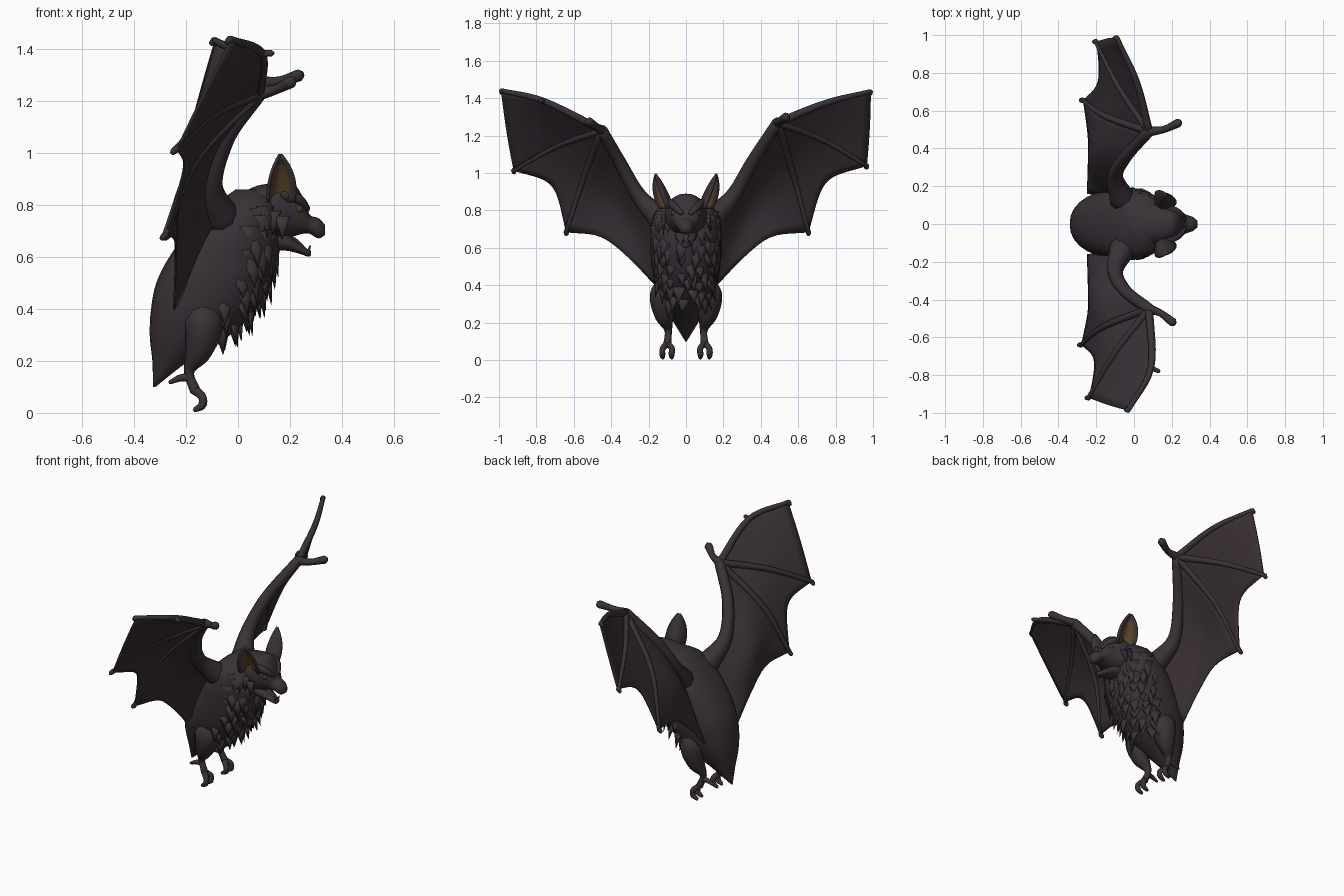
import bpy
import bmesh
import math
import random
from mathutils import Vector, Matrix

random.seed(4)
default_cube = bpy.data.objects.get("Cube")
if default_cube:
    bpy.data.objects.remove(default_cube)


def make_material(name, red, green, blue):
    material = bpy.data.materials.new(name)
    material.use_nodes = True
    colour = (red, green, blue, 1)
    material.diffuse_color = colour
    shader = material.node_tree.nodes["Principled BSDF"]
    shader.inputs["Base Color"].default_value = colour
    shader.inputs["Roughness"].default_value = 0.8
    return material


fur = make_material("dark fur", 0.042, 0.031, 0.038)
skin = make_material("wing underside", 0.038, 0.027, 0.033)
ear_skin = make_material("ear inside", 0.095, 0.058, 0.021)
amber = make_material("amber eye", 0.075, 0.042, 0.02)
flesh = make_material("mouth flesh", 0.08, 0.03, 0.03)


def finish(bm, name, materials, recalc=True):
    """Turn a bmesh into a smooth shaded object."""
    if recalc:
        bmesh.ops.recalc_face_normals(bm, faces=bm.faces)
    for face in bm.faces:
        face.smooth = True
    mesh = bpy.data.meshes.new(name)
    bm.to_mesh(mesh)
    bm.free()
    for material in materials:
        mesh.materials.append(material)
    obj = bpy.data.objects.new(name, mesh)
    bpy.context.collection.objects.link(obj)
    return obj


def spline(points, t):
    """Smooth curve through points, t from 0 to 1."""
    pts = [Vector(p) for p in points]
    pts = [2 * pts[0] - pts[1]] + pts + [2 * pts[-1] - pts[-2]]
    spans = len(pts) - 3
    i = min(int(t * spans), spans - 1)
    f = t * spans - i
    a, b, c, d = pts[i:i + 4]
    return b + (c - a) * f / 2 + (a - b * 2.5 + c * 2 - d / 2) * f ** 2 + ((b - c) * 1.5 + (d - a) / 2) * f ** 3


def skin_rings(bm, rings):
    rows = [[bm.verts.new(p) for p in ring] for ring in rings]
    count = len(rows[0])
    for low, high in zip(rows, rows[1:]):
        for k in range(count):
            j = (k + 1) % count
            bm.faces.new((low[k], low[j], high[j], high[k]))
    bm.faces.new(rows[0][::-1])
    bm.faces.new(rows[-1])


def tube(name, points, material=fur, steps=6, sides=10):
    """Rounded limb through points given as x, y, z, radius."""
    total = steps * (len(points) - 1)
    path = [spline(points, i / total) for i in range(total + 1)]
    for end, near in ((0, 1), (-1, -2)):
        out = (path[end].xyz - path[near].xyz).normalized() * path[end].w
        cap = Vector((*(path[end].xyz + out * 0.7), path[end].w * 0.5))
        path.insert(0 if end == 0 else len(path), cap)
    rings, side = [], Vector((0.31, 0.47, 0.83))
    for i, p in enumerate(path):
        along = (path[min(i + 1, len(path) - 1)].xyz - path[max(i - 1, 0)].xyz).normalized()
        side = (side - along * side.dot(along)).normalized()
        up = along.cross(side)
        rings.append([p.xyz + (side * math.cos(a) + up * math.sin(a)) * p.w
                      for a in (math.tau * k / sides for k in range(sides))])
    bm = bmesh.new()
    skin_rings(bm, rings)
    return finish(bm, name, [material])


def section_point(section, angle, upright):
    """Point on a full oval section given as position, low, high, half width."""
    at, low, high, half = section
    across = (low + high) / 2 + (high - low) / 2 * math.cos(angle)
    y = half * math.copysign(abs(math.sin(angle)) ** 0.8, math.sin(angle))
    return Vector((across, y, at)) if upright else Vector((at, y, across))


def loft(name, sections, upright, material=fur, steps=24, sides=28):
    bm = bmesh.new()
    skin_rings(bm, [[section_point(spline(sections, i / steps), math.tau * k / sides, upright)
                     for k in range(sides)] for i in range(steps + 1)])
    return finish(bm, name, [material])


# Body with the pointed tail, as horizontal ovals
body = [(0.1, -0.327, -0.318, 0.004), (0.2, -0.33, -0.19, 0.065), (0.3, -0.34, -0.03, 0.125),
        (0.4, -0.335, 0.07, 0.165), (0.5, -0.315, 0.13, 0.183), (0.6, -0.265, 0.155, 0.19),
        (0.7, -0.19, 0.16, 0.19), (0.8, -0.09, 0.16, 0.16), (0.86, -0.01, 0.12, 0.07)]
loft("body", body, True, steps=32)

# Head and open jaw, as ovals from back to front
loft("head", [(-0.02, 0.72, 0.82, 0.06), (0.06, 0.67, 0.87, 0.11), (0.14, 0.67, 0.885, 0.112),
              (0.21, 0.68, 0.885, 0.085), (0.25, 0.69, 0.83, 0.068), (0.275, 0.69, 0.765, 0.05),
              (0.31, 0.672, 0.75, 0.038), (0.335, 0.685, 0.725, 0.018)], False)
loft("lower_jaw", [(0.12, 0.62, 0.72, 0.06), (0.18, 0.625, 0.695, 0.055), (0.23, 0.615, 0.658, 0.04),
                   (0.27, 0.602, 0.63, 0.025), (0.282, 0.607, 0.625, 0.012)], False)
tube("tongue", [(0.17, 0, 0.68, 0.025), (0.22, 0, 0.653, 0.018), (0.25, 0, 0.635, 0.01)], flesh)


def tufts(name, places):
    """Flattened cones of fur, from base, outward direction, length and width."""
    bm = bmesh.new()
    for base, outward, length, width in places:
        along = (Vector((0, random.uniform(-0.15, 0.15), -1)) + outward * 0.12).normalized()
        side = along.cross(outward).normalized()
        flat = side.cross(along)
        frame = Matrix((side, flat, along)).transposed().to_4x4()
        frame.translation = base + along * length * 0.3
        squash = Matrix.Diagonal((1, 0.4, 1, 1))
        bmesh.ops.create_cone(bm, cap_ends=True, segments=8, radius1=width, radius2=0.002,
                              depth=length, matrix=frame @ squash)
    return finish(bm, name, [fur])


# Overlapping chest fur, then a sparse coat on the back
chest, coat = [], []
for row in range(11):
    for column in range(-3, 4):
        height = 0.33 + row * 0.045 + random.uniform(-0.015, 0.015)
        section = spline(body, min((height - 0.1) / 0.8, 0.9))
        angle = (column + row % 2 / 2) * 0.38 + random.uniform(-0.1, 0.1)
        base = section_point(section, angle, True)
        outward = Vector((math.cos(angle), math.sin(angle), 0))
        chest.append((base - outward * 0.012, outward, random.uniform(0.07, 0.12), random.uniform(0.034, 0.05)))
        angle = math.pi + column * 0.3
        outward = Vector((math.cos(angle), math.sin(angle), 0.7)).normalized()
        if height > 0.6:
            coat.append((section_point(section, angle, True) - outward * 0.014, outward, 0.06, 0.02))
tufts("chest_fur", chest)
tufts("back_fur", coat)


def sheet(bm, surface, facing, columns=14, rows=12):
    """Grid surface whose faces all look towards the facing direction."""
    grid = [[bm.verts.new(surface(i / columns, j / rows)) for j in range(rows + 1)]
            for i in range(columns + 1)]
    faces = [bm.faces.new((grid[i][j], grid[i + 1][j], grid[i + 1][j + 1], grid[i][j + 1]))
             for i in range(columns) for j in range(rows)]
    total = Vector()
    for face in faces:
        face.normal_update()
        total += face.normal * face.calc_area()
    if total.dot(facing) < 0:
        bmesh.ops.reverse_faces(bm, faces=faces)


def thicken(obj, thickness):
    solid = obj.modifiers.new("thickness", "SOLIDIFY")
    solid.thickness = thickness
    solid.material_offset = 1
    solid.material_offset_rim = 1


def build_wing(label, side, wrist, lead, second, third, thumb):
    shoulder, hip = Vector((-0.06, side * 0.13, 0.75)), Vector((-0.25, side * 0.16, 0.4))
    wrist = Vector(wrist)
    elbow = [Vector((-0.1, side * 0.25, 0.875)), Vector((-0.045, side * 0.355, 1.06))]
    arm = [wrist, elbow[1], elbow[0], shoulder]
    # The rear fingers arch backwards
    fingers = [[wrist] + lead,
               [wrist, (wrist + Vector(second)) / 2 + Vector((-0.02, 0, 0.025)), second],
               [wrist, (wrist + Vector(third)) / 2 + Vector((-0.06, 0, 0.02)), third]]
    trail = [third, (-0.245, side * 0.46, 0.66), (-0.245, side * 0.31, 0.55), hip]

    # Membrane panels between the fingers, then between arm and body
    bm = bmesh.new()
    for first, last, dip in ((0, 1, -0.01), (1, 2, 0.19)):
        def panel(s, t):
            reach = t * (1 - dip * math.sin(math.pi * s))
            return spline(fingers[first], reach).lerp(spline(fingers[last], reach), s)
        sheet(bm, panel, Vector((-1, 0, 0)))

    def inner_panel(s, t):
        arch = spline(fingers[2], t) - wrist.lerp(Vector(third), t)
        fade = arch * (1 - s) - Vector((0.03, 0, 0)) * math.sin(math.pi * s) * math.sin(math.pi * t)
        return spline(arm, s).lerp(spline(trail, s), t) + fade
    sheet(bm, inner_panel, Vector((-1, 0, 0)))
    thicken(finish(bm, label + "_wing_membrane", [fur, skin], False), 0.008)

    # Arm, finger bones and thumb
    radii = (0.03, 0.034, 0.042, 0.07)
    tube(label + "_wing_arm", [(*p, r) for p, r in zip(arm, radii)])
    for number, finger in enumerate(fingers):
        last = len(finger) - 1
        tube(f"{label}_wing_finger_{number + 1}",
             [(*p, 0.022 - 0.009 * i / last) for i, p in enumerate(finger)])
        tip = Vector(finger[-1])
        tube(f"{label}_finger_tip_{number + 1}", [(*tip, 0.015), (*(tip - Vector((0.012, 0, 0.012))), 0.012)])
    thumb = Vector(thumb)
    bend = wrist.lerp(thumb, 0.5) - Vector((0, side * 0.012, 0.008))
    tube(label + "_thumb", [(*wrist, 0.028), (*bend, 0.019), (*thumb, 0.024)])


build_wing("left", 1, (0.08, 0.49, 1.27), [(0.015, 0.75, 1.375), (-0.09, 0.985, 1.435)],
           (-0.2, 0.965, 1.04), (-0.27, 0.655, 0.685), (0.235, 0.535, 1.3))
build_wing("right", -1, (0.08, -0.45, 1.23), [(0.09, -0.76, 1.385), (-0.03, -0.985, 1.44)],
           (-0.24, -0.92, 1.015), (-0.28, -0.64, 0.685), (0.205, -0.52, 1.275))
tube("right_finger_spur", [(0.09, -0.76, 1.385, 0.014), (0.13, -0.78, 1.385, 0.012)])

for label, side in (("left", 1), ("right", -1)):
    # Cupped ear that opens outwards, with a dark margin round the coloured inside
    outward = Vector((0.4, side * 0.92, 0))
    across = Vector((0.92, side * -0.4, 0))

    def ear_surface(s, t):
        spread = s * 2 - 1
        half = 0.064 * (1 - t ** 1.7) * (0.78 + 0.5 * t)
        middle = Vector((0.155, side * 0.1, 0.81)).lerp(Vector((0.165, side * 0.168, 0.99)), t)
        return middle + across * spread * half + outward * half * (spread ** 2 * 1.1 - 0.5)
    bm = bmesh.new()
    sheet(bm, ear_surface, outward, 10, 10)
    for index, face in enumerate(bm.faces):
        column, row = divmod(index, 10)
        face.material_index = 1 if column in (0, 9) or row > 7 else 0
    thicken(finish(bm, label + "_ear", [ear_skin, fur], False), 0.012)

    # Face details
    tube(label + "_eye", [(0.23, side * 0.066, 0.785, 0.017), (0.24, side * 0.064, 0.783, 0.015)], amber)
    tube(label + "_brow", [(0.18, side * 0.085, 0.84, 0.022), (0.235, side * 0.06, 0.82, 0.02),
                           (0.265, side * 0.025, 0.785, 0.014)])
    tube(label + "_fang", [(0.27, side * 0.016, 0.62, 0.007), (0.278, side * 0.016, 0.643, 0.003)])
    cheek = [(Vector((0.03 + 0.035 * i, side * 0.12, 0.74 + 0.02 * (i % 2))),
              Vector((0, side, 0)), 0.09, 0.032) for i in range(5)]
    tufts(label + "_cheek_fur", cheek)

    # Leg with thick thigh, thin shin and gripping toes
    tube(label + "_leg", [(-0.15, side * 0.1, 0.41, 0.055), (-0.132, side * 0.118, 0.34, 0.076),
                          (-0.152, side * 0.115, 0.24, 0.054), (-0.188, side * 0.095, 0.16, 0.021),
                          (-0.165, side * 0.1, 0.085, 0.021)])
    for number, spread in enumerate((-0.024, 0.024)):
        y = side * 0.1 + spread
        tube(f"{label}_toe_{number + 1}", [(-0.168, side * 0.1, 0.09, 0.018), (-0.138, y, 0.062, 0.016),
                                           (-0.138, y * 1.02, 0.03, 0.016), (-0.165, y, 0.012, 0.01)])
    tube(label + "_rear_toe", [(-0.185, side * 0.095, 0.135, 0.016), (-0.22, side * 0.1, 0.135, 0.014),
                               (-0.262, side * 0.1, 0.118, 0.008)])
